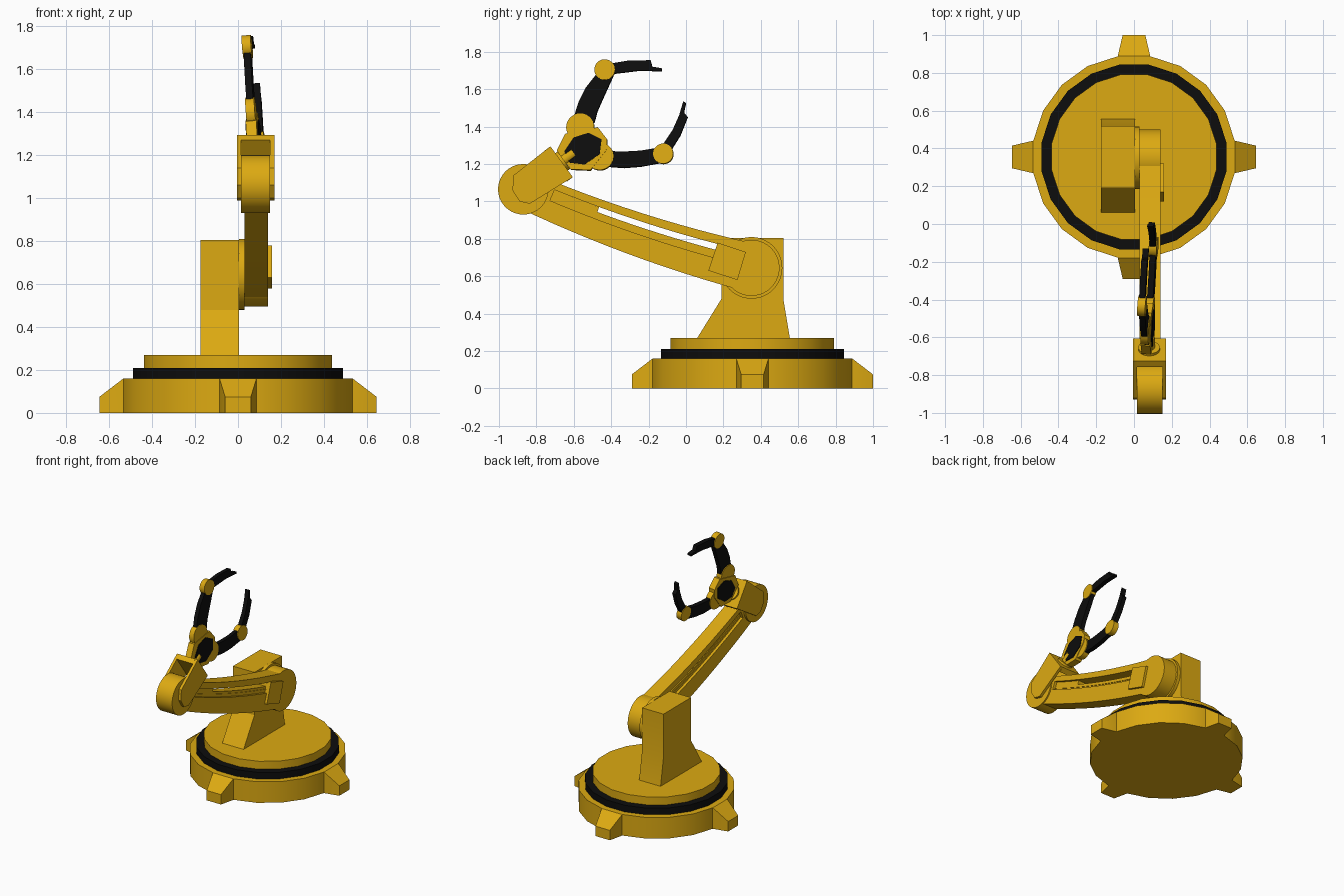
import bpy, bmesh, math
from mathutils import Matrix, Vector

if "Cube" in bpy.data.objects:
    bpy.data.objects.remove(bpy.data.objects["Cube"])


def material(name, rgb):
    m = bpy.data.materials.new(name)
    m.diffuse_color = (*rgb, 1)
    m.use_nodes = True
    m.node_tree.nodes["Principled BSDF"].inputs["Base Color"].default_value = m.diffuse_color
    return m


YELLOW = material("amber_paint", (0.72, 0.40, 0.006))
BLACK = material("black_rubber", (0.004, 0.004, 0.004))


def finish(name, bm, mat, matrix=None):
    bmesh.ops.recalc_face_normals(bm, faces=bm.faces)
    if matrix:
        bm.transform(matrix)
    me = bpy.data.meshes.new(name)
    bm.to_mesh(me)
    bm.free()
    me.materials.append(mat)
    ob = bpy.data.objects.new(name, me)
    bpy.context.collection.objects.link(ob)
    bpy.ops.object.select_all(action='DESELECT')
    ob.select_set(True)
    bpy.context.view_layer.objects.active = ob
    bpy.ops.object.shade_smooth_by_angle(angle=math.radians(30))
    return ob


def prism(name, pts, lo, hi, mat=YELLOW, matrix=None, axis='x'):
    """Extrude a 2D outline: (y, z) along x, or (x, y) along z."""
    bm = bmesh.new()
    put = (lambda p, h: (h, *p)) if axis == 'x' else (lambda p, h: (*p, h))
    a = [bm.verts.new(put(p, lo)) for p in pts]
    b = [bm.verts.new(put(p, hi)) for p in pts]
    bm.faces.new(a)
    bm.faces.new(b)
    for i in range(len(pts)):
        j = (i + 1) % len(pts)
        bm.faces.new((a[i], a[j], b[j], b[i]))
    return finish(name, bm, mat, matrix)


def circle(c, r, n=32, start=0.0):
    return [(c[0] + r * math.cos(start + 2 * math.pi * i / n),
             c[1] + r * math.sin(start + 2 * math.pi * i / n)) for i in range(n)]


# Turntable base
HUB = (0, 0.355)
for name, r, lo, hi, mat in (("base", 0.54, 0, 0.16, YELLOW),
                             ("bearing_ring", 0.495, 0.16, 0.21, BLACK),
                             ("turntable", 0.442, 0.21, 0.27, YELLOW)):
    prism(name, circle(HUB, r, 20, math.radians(9)), lo, hi, mat, axis='z')

# Four tapered feet
for k in range(4):
    bm = bmesh.new()
    for r, w, h in ((0.52, 0.086, 0.16), (0.534, 0.086, 0.16), (0.645, 0.06, 0.075)):
        for s in (-1, 1):
            bm.verts.new((r, s * w, 0))
            bm.verts.new((r, s * w, h))
    bmesh.ops.convex_hull(bm, input=bm.verts)
    bmesh.ops.dissolve_limit(bm, angle_limit=0.01, verts=bm.verts, edges=bm.edges)
    finish(f"foot_{k + 1}", bm, YELLOW,
           Matrix.Translation((*HUB, 0)) @ Matrix.Rotation(k * math.pi / 2, 4, 'Z'))

# Support column
prism("column", [(0.06, 0.27), (0.555, 0.27), (0.52, 0.48), (0.52, 0.805),
                 (0.19, 0.805), (0.19, 0.48)], -0.175, 0.005)

# Shoulder and elbow joints
SHOULDER, ELBOW = (0.35, 0.645), (-0.87, 1.065)
prism("shoulder_washer", circle(SHOULDER, 0.165, 40), 0.005, 0.03)
prism("shoulder_joint", circle(SHOULDER, 0.15, 40), 0.03, 0.14)
prism("elbow_joint", circle(ELBOW, 0.135, 40), 0.015, 0.15)

# Curved, slotted lower arm
BEND = (-0.28, 0.80)


def arm_point(t, s):
    p, q, e = Vector(SHOULDER), Vector(BEND), Vector(ELBOW)
    c = p * (1 - t) ** 2 + q * 2 * t * (1 - t) + e * t * t
    d = ((q - p) * (1 - t) + (e - q) * t).normalized()
    half = 0.13 - 0.03 * t
    return tuple(c + Vector((d.y, -d.x)) * s * half)


def band(name, s0, s1, t0, t1, lo, hi, n=12):
    ts = [t0 + (t1 - t0) * i / n for i in range(n + 1)]
    prism(name, [arm_point(t, s0) for t in ts]
          + [arm_point(t, s1) for t in reversed(ts)], lo, hi)


band("arm_upper_rail", 0.62, 1, 0, 1, 0.03, 0.14)
band("arm_lower_beam", -1, 0.02, 0, 1, 0.03, 0.14)
band("arm_shoulder_web", 0.02, 0.62, 0, 0.16, 0.03, 0.14, 3)
band("arm_elbow_web", 0.02, 0.62, 0.88, 1, 0.03, 0.14, 3)
band("arm_slot_ledge", 0.02, 0.36, 0.16, 0.68, 0.05, 0.12)
band("arm_slot_floor", 0.02, 0.62, 0.68, 0.88, 0.05, 0.12, 4)
band("arm_trim", 0.15, 0.22, 0.16, 0.88, 0.045, 0.125)
prism("arm_cover_plate", [(0.17, 0.78), (0.32, 0.73), (0.275, 0.58), (0.12, 0.63)],
      0.13, 0.158)

# Wrist fork: two cheeks and an end plate
CHEEK = [(-0.725, 1.295), (-0.605, 1.13), (-0.835, 0.988), (-0.89, 1.0),
         (-0.928, 1.06), (-0.922, 1.14)]
for side, lo, hi in (("left", -0.005, 0.015), ("right", 0.15, 0.17)):
    prism(f"fork_cheek_{side}", CHEEK, lo, hi)
prism("fork_end_plate", [(-0.725, 1.295), (-0.605, 1.13), (-0.637, 1.106),
                         (-0.757, 1.271)], 0.015, 0.15)

# Wrist pin, lying along the fork direction
AXIS = Vector((0, 0.81, 0.59)).normalized()
WRIST = Vector((0.08, -0.665, 1.212))
prism("wrist_disc", circle((0, 0), 0.057), -0.01, 0.015, axis='z',
      matrix=Matrix.Translation(WRIST) @ AXIS.to_track_quat('Z', 'Y').to_matrix().to_4x4())
prism("wrist_pin", circle((0, 0), 0.03, 20), 0, 0.08, axis='z',
      matrix=Matrix.Translation(WRIST) @ AXIS.to_track_quat('Z', 'Y').to_matrix().to_4x4())

# Gripper, drawn flat and rolled slightly about the wrist axis
ROLL = (Matrix.Translation((0.076, -0.62, 1.2))
        @ Matrix.Rotation(math.radians(-6.3), 4, AXIS)
        @ Matrix.Translation((0, 0.62, -1.2)))


def gripper(name, pts, half, mat=YELLOW):
    prism(name, pts, -half, half, mat, ROLL)


gripper("palm", [(-0.69, 1.27), (-0.645, 1.36), (-0.47, 1.395), (-0.42, 1.33),
                 (-0.425, 1.27), (-0.51, 1.165), (-0.615, 1.17)], 0.025)
gripper("palm_inset", [(-0.65, 1.265), (-0.60, 1.34), (-0.52, 1.365), (-0.45, 1.33),
                       (-0.46, 1.25), (-0.54, 1.195), (-0.62, 1.205)], 0.03, BLACK)
for name, c, r in (("upper_knuckle", (-0.565, 1.395), 0.075),
                   ("lower_knuckle", (-0.46, 1.24), 0.074),
                   ("upper_finger_joint", (-0.435, 1.705), 0.055),
                   ("lower_finger_joint", (-0.12, 1.253), 0.054)):
    gripper(name, circle(c, r, 28), 0.021)

# Finger segments and hooked tips
gripper("upper_finger", [(-0.60, 1.45), (-0.575, 1.53), (-0.535, 1.61), (-0.48, 1.68),
                         (-0.39, 1.67), (-0.44, 1.56), (-0.475, 1.48), (-0.49, 1.42)],
        0.016, BLACK)
gripper("upper_fingertip", [(-0.42, 1.735), (-0.31, 1.753), (-0.19, 1.755), (-0.18, 1.72),
                            (-0.13, 1.712), (-0.13, 1.697), (-0.25, 1.70), (-0.42, 1.68)],
        0.016, BLACK)
gripper("lower_finger", [(-0.42, 1.268), (-0.33, 1.265), (-0.24, 1.27), (-0.15, 1.285),
                         (-0.13, 1.205), (-0.24, 1.185), (-0.33, 1.178), (-0.42, 1.185)],
        0.016, BLACK)
gripper("lower_fingertip", [(-0.13, 1.29), (-0.07, 1.38), (-0.035, 1.46), (-0.013, 1.535),
                            (0.0, 1.525), (-0.01, 1.475), (0.01, 1.45), (-0.03, 1.35),
                            (-0.08, 1.27)], 0.016, BLACK)
